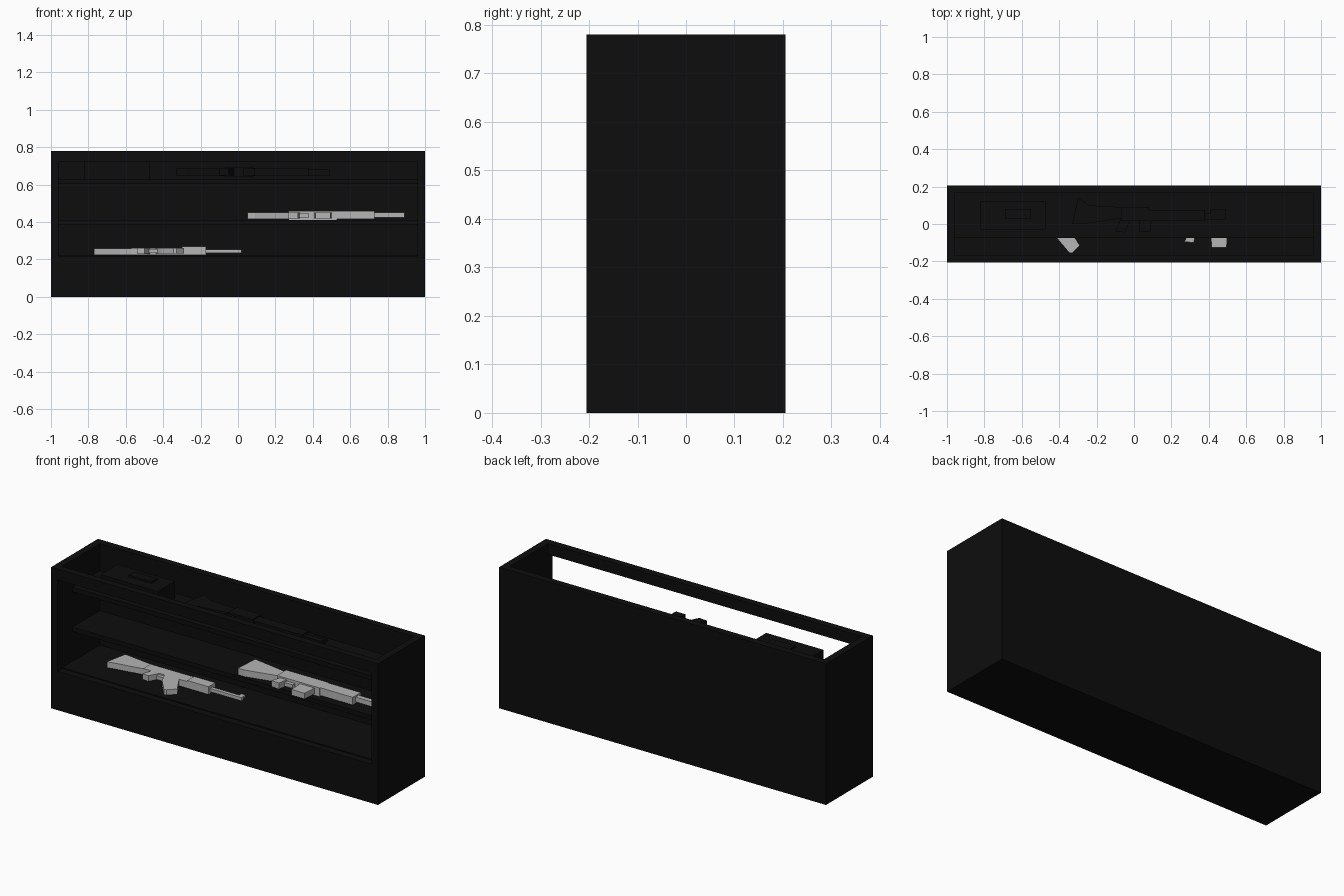
import bpy, bmesh

cube = bpy.data.objects.get("Cube")
if cube:
    bpy.data.objects.remove(cube, do_unlink=True)


def material(name, value):
    mat = bpy.data.materials.new(name)
    mat.use_nodes = True
    color = (value, value, value, 1)
    mat.diffuse_color = color
    mat.node_tree.nodes["Principled BSDF"].inputs["Base Color"].default_value = color
    return mat


BLACK = material("matte black", 0.004)
GREY = material("light grey", 0.46)


def plate(name, outline, z0, z1, mat):
    """Extrude an xy outline from z0 up to z1."""
    bm = bmesh.new()
    face = bm.faces.new([bm.verts.new((x, y, z0)) for x, y in outline])
    top = bmesh.ops.extrude_face_region(bm, geom=[face])["geom"]
    bmesh.ops.translate(bm, vec=(0, 0, z1 - z0),
                        verts=[v for v in top if isinstance(v, bmesh.types.BMVert)])
    bmesh.ops.recalc_face_normals(bm, faces=bm.faces)
    mesh = bpy.data.meshes.new(name)
    bm.to_mesh(mesh)
    bm.free()
    mesh.materials.append(mat)
    obj = bpy.data.objects.new(name, mesh)
    bpy.context.collection.objects.link(obj)
    return obj


def box(name, x0, x1, y0, y1, z0, z1, mat=BLACK):
    return plate(name, [(x0, y0), (x1, y0), (x1, y1), (x0, y1)], z0, z1, mat)


# Cabinet shell, open at the top and the front
W, D, H, T = 1.0, 0.205, 0.78, 0.04
box("cabinet_floor", -W, W, -D, D, 0, T)
box("cabinet_back", -W, W, D - T, D, T, H)
for side, x in (("right", -W), ("left", W - T)):
    box(f"cabinet_{side}_wall", x, x + T, -D, D - T, T, H)
box("front_top_rail", T - W, W - T, -D, T - D, 0.72, H)
box("front_base_panel", T - W, W - T, -D, T - D, T, 0.215)

# Shelves: the lowest one is full depth
for name, front, top in (("lower", T - D, 0.22), ("middle", -0.075, 0.41), ("upper", -0.075, 0.63)):
    box(f"{name}_shelf", T - W, W - T, front, D - T, top - 0.025, top)

# Lower rifle, lying on its side with the muzzle to the left
plate("lower_stock", [(-0.77, -0.045), (-0.52, 0.0), (-0.52, 0.045), (-0.56, 0.055), (-0.745, 0.08)],
      0.225, 0.258, GREY)
box("lower_receiver", -0.57, -0.3, -0.015, 0.05, 0.225, 0.262, GREY)
box("lower_handguard", -0.3, -0.17, -0.015, 0.045, 0.225, 0.268, GREY)
plate("lower_grip", [(-0.52, -0.015), (-0.54, -0.065), (-0.5, -0.07), (-0.47, -0.015)],
      0.23, 0.262, GREY)
box("lower_trigger_guard", -0.475, -0.43, -0.035, -0.015, 0.235, 0.255, GREY)
plate("lower_magazine", [(-0.44, -0.015), (-0.41, -0.078), (-0.345, -0.155), (-0.33, -0.155),
                         (-0.29, -0.115), (-0.315, -0.075), (-0.35, -0.015)], 0.232, 0.262, GREY)
box("lower_rear_sight", -0.33, -0.28, 0.045, 0.06, 0.238, 0.255, GREY)
box("lower_barrel", -0.17, 0.02, 0.0, 0.02, 0.235, 0.253, GREY)
box("lower_front_sight", -0.01, 0.015, 0.02, 0.045, 0.238, 0.25, GREY)

# Middle rifle, heavier, lying the same way
plate("middle_stock", [(0.05, -0.072), (0.09, -0.072), (0.27, -0.03), (0.27, 0.03), (0.06, 0.065)],
      0.415, 0.452, GREY)
box("middle_receiver", 0.27, 0.53, -0.045, 0.035, 0.412, 0.46, GREY)
box("middle_handguard", 0.53, 0.73, -0.04, 0.03, 0.417, 0.46, GREY)
plate("middle_grip", [(0.29, -0.045), (0.27, -0.095), (0.32, -0.1), (0.33, -0.045)],
      0.418, 0.452, GREY)
box("middle_trigger_guard", 0.33, 0.38, -0.065, -0.045, 0.425, 0.445, GREY)
plate("middle_magazine", [(0.41, -0.045), (0.415, -0.125), (0.495, -0.125), (0.5, -0.045)],
      0.42, 0.452, GREY)
box("middle_top_sight", 0.34, 0.5, 0.035, 0.055, 0.425, 0.445, GREY)
box("middle_barrel", 0.73, 0.89, -0.015, 0.012, 0.425, 0.452, GREY)
box("middle_front_sight", 0.84, 0.865, 0.012, 0.04, 0.43, 0.445, GREY)

# Storage case with a raised handle on the upper shelf
box("storage_case", -0.82, -0.47, -0.03, 0.12, 0.63, 0.72)
box("case_lid_handle", -0.69, -0.55, 0.03, 0.08, 0.72, 0.73)

# Long dark rifle on the upper shelf
plate("upper_stock", [(-0.33, 0.0), (-0.27, 0.0), (-0.07, 0.03), (-0.07, 0.09), (-0.24, 0.1),
                      (-0.3, 0.14)], 0.645, 0.685, BLACK)
box("upper_receiver", -0.07, 0.08, 0.015, 0.09, 0.64, 0.695)
plate("upper_grip", [(-0.07, 0.03), (-0.1, -0.04), (-0.05, -0.045), (-0.02, 0.02)],
      0.65, 0.685, BLACK)
box("upper_magazine", 0.03, 0.09, -0.04, 0.015, 0.65, 0.685)
box("upper_handguard", 0.08, 0.38, 0.015, 0.075, 0.645, 0.69)
box("upper_barrel", 0.38, 0.49, 0.025, 0.055, 0.65, 0.68)
box("upper_front_sight", 0.41, 0.49, 0.055, 0.08, 0.655, 0.675)
